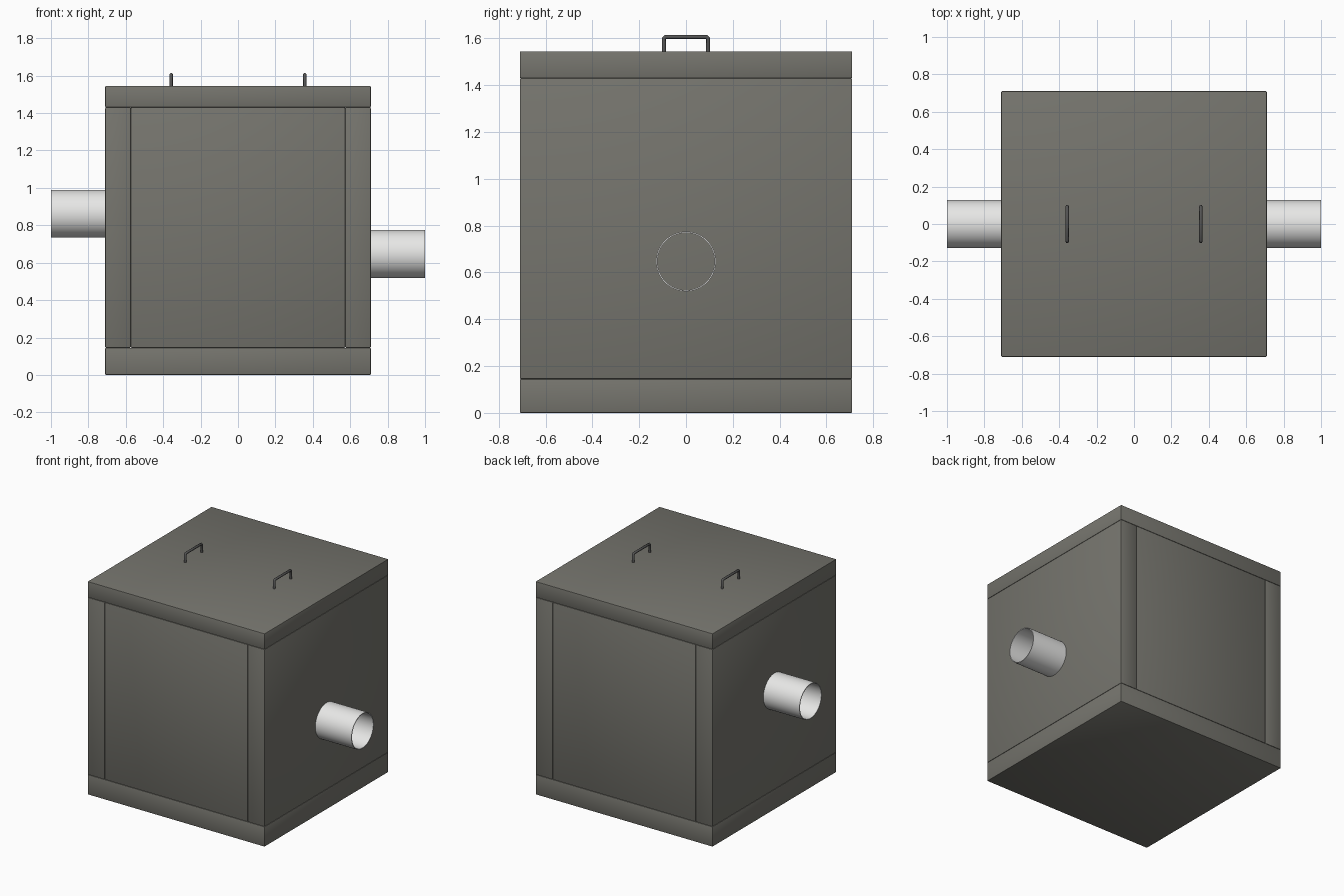
import bpy, bmesh, math
from mathutils import Matrix, Vector

cube = bpy.data.objects.get("Cube")
if cube:
    bpy.data.objects.remove(cube, do_unlink=True)


def material(name, color):
    m = bpy.data.materials.new(name)
    m.use_nodes = True
    m.diffuse_color = (*color, 1)
    m.node_tree.nodes["Principled BSDF"].inputs["Base Color"].default_value = (*color, 1)
    return m


concrete = material("concrete grey", (0.18, 0.177, 0.155))
plastic = material("white plastic", (0.8, 0.8, 0.79))
steel = material("dark steel", (0.09, 0.09, 0.09))


def add_object(name, bm, mat):
    mesh = bpy.data.meshes.new(name)
    bmesh.ops.recalc_face_normals(bm, faces=bm.faces)
    bm.to_mesh(mesh)
    bm.free()
    mesh.materials.append(mat)
    obj = bpy.data.objects.new(name, mesh)
    bpy.context.collection.objects.link(obj)
    bpy.ops.object.select_all(action="DESELECT")
    obj.select_set(True)
    bpy.context.view_layer.objects.active = obj
    bpy.ops.object.shade_smooth_by_angle(angle=math.radians(40))
    return obj


def slab(name, low, high):
    """Concrete block between two corners, with lightly softened edges."""
    low, high = Vector(low), Vector(high)
    bm = bmesh.new()
    place = Matrix.Translation((low + high) / 2) @ Matrix.Diagonal((*(high - low), 1))
    bmesh.ops.create_cube(bm, size=1, matrix=place)
    bmesh.ops.bevel(bm, geom=bm.edges[:], offset=0.005, segments=2,
                    profile=0.5, affect="EDGES")
    add_object(name, bm, concrete)


def pipe(name, side, z):
    """Open thin-walled tube, revolved around the x direction."""
    outer, inner = 0.128, 0.122
    start, end = side * 0.705, side * 1.0
    bm = bmesh.new()
    ring = [bm.verts.new((x, 0, z + r)) for x, r in
            ((start, outer), (end, outer), (end, inner), (start, inner))]
    edges = [bm.edges.new((ring[i], ring[(i + 1) % 4])) for i in range(4)]
    bmesh.ops.spin(bm, geom=ring + edges, cent=(0, 0, z), axis=(1, 0, 0),
                   angle=math.tau, steps=48)
    bmesh.ops.remove_doubles(bm, verts=bm.verts, dist=0.0005)
    add_object(name, bm, plastic)


def handle(name, x):
    """Bent round bar standing on the lid."""
    curve = bpy.data.curves.new(name, "CURVE")
    curve.dimensions = "3D"
    curve.bevel_depth = 0.009
    curve.bevel_resolution = 2
    curve.use_fill_caps = True
    path = [(-0.094, 1.54), (-0.094, 1.6), (-0.088, 1.606),
            (0.088, 1.606), (0.094, 1.6), (0.094, 1.54)]
    spline = curve.splines.new("POLY")
    spline.points.add(len(path) - 1)
    for point, (y, z) in zip(spline.points, path):
        point.co = (x, y, z, 1)
    curve.materials.append(steel)
    bpy.context.collection.objects.link(bpy.data.objects.new(name, curve))


# Tank body
H = 0.71      # half width
W = 0.573     # inner face of the side walls
FLOOR, RIM, TOP = 0.145, 1.43, 1.545
slab("base_slab", (-H, -H, 0), (H, H, FLOOR))
slab("lid", (-H, -H, RIM), (H, H, TOP))
slab("left_wall", (W, -H, FLOOR), (H, H, RIM))
slab("right_wall", (-H, -H, FLOOR), (-W, H, RIM))
slab("front_wall", (-W, -H, FLOOR), (W, -W, RIM))
slab("back_wall", (-W, W, FLOOR), (W, H, RIM))

# Inlet and outlet pipes, at different heights
pipe("inlet_pipe", -1, 0.862)
pipe("outlet_pipe", 1, 0.647)

# Lid handles
handle("left_handle", 0.357)
handle("right_handle", -0.357)
